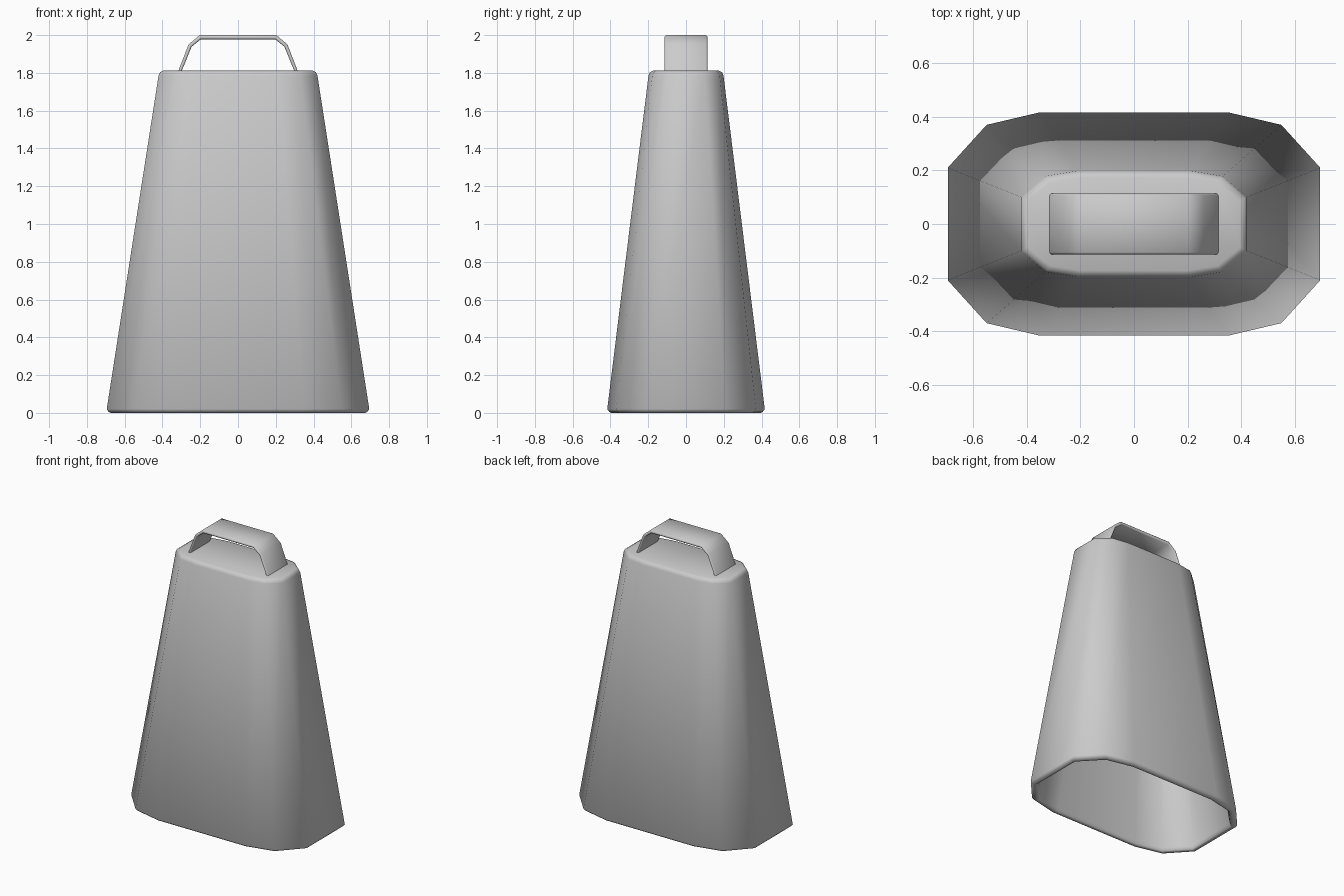
import bpy, bmesh, math

if "Cube" in bpy.data.objects:
    bpy.data.objects.remove(bpy.data.objects["Cube"])

# quarter outlines (x, y) of the mouth and the crown
MOUTH = [(0.695, 0.21), (0.55, 0.37), (0.35, 0.417)]
CROWN = [(0.42, 0.10), (0.33, 0.178), (0.21, 0.198)]
Z0, Z1 = 0.02, 1.79


def ring(bm, z, inset):
    """Twelve-sided loop at height z, pulled inwards by inset."""
    t = (z - Z0) / (Z1 - Z0)
    t = min(max(t, 0), 1)
    q = [(a[0] + (b[0] - a[0]) * t, a[1] + (b[1] - a[1]) * t)
         for a, b in zip(MOUTH, CROWN)]
    sx, sy = 1 - inset / q[0][0], 1 - inset / q[2][1]
    q = [(x * sx, y * sy) for x, y in q]
    half = q + [(-x, y) for x, y in reversed(q)]
    pts = half + [(-x, -y) for x, y in half]
    return [bm.verts.new((x, y, z)) for x, y in pts]


def finish(bm, name, angle):
    bmesh.ops.recalc_face_normals(bm, faces=bm.faces)
    me = bpy.data.meshes.new(name)
    bm.to_mesh(me)
    bm.free()
    ob = bpy.data.objects.new(name, me)
    bpy.context.collection.objects.link(ob)
    bpy.ops.object.select_all(action='DESELECT')
    ob.select_set(True)
    bpy.context.view_layer.objects.active = ob
    bpy.ops.object.shade_smooth_by_angle(angle=math.radians(angle))
    return ob


def bridge(bm, loops):
    for a, b in zip(loops, loops[1:]):
        n = len(a)
        for i in range(n):
            j = (i + 1) % n
            bm.faces.new((a[i], a[j], b[j], b[i]))
    bm.faces.new(loops[0])
    bm.faces.new(loops[-1])


# hollow bell body: inside roof, inner wall, rounded rim, outer wall, crown
bm = bmesh.new()
levels = [(1.77, 0.04), (0.025, 0.045), (0.006, 0.04), (0, 0.033),
          (0, 0.022), (0.006, 0.01), (0.02, 0), (1.785, 0),
          (1.803, 0.007), (1.812, 0.024)]
bridge(bm, [ring(bm, z, d) for z, d in levels])
finish(bm, "bell_body", 60)

# bent strap handle: (outer, inner) profile points, mirrored in x
bm = bmesh.new()
side = [((0.32, 1.80), (0.302, 1.80)),
        ((0.262, 1.95), (0.246, 1.938)),
        ((0.203, 2.0), (0.196, 1.978))]
path = side + [((-o[0], o[1]), (-i[0], i[1])) for o, i in reversed(side)]
W, B = 0.113, 0.007
sections = []
for (ox, oz), (ix, iz) in path:
    def mix(t):
        return ox + (ix - ox) * t, oz + (iz - oz) * t
    prof = [(0, W - B), (0.3, W), (0.7, W), (1, W - B),
            (1, B - W), (0.7, -W), (0.3, -W), (0, B - W)]
    sections.append([bm.verts.new((mix(t)[0], y, mix(t)[1])) for t, y in prof])
bridge(bm, sections)
finish(bm, "handle", 60)
